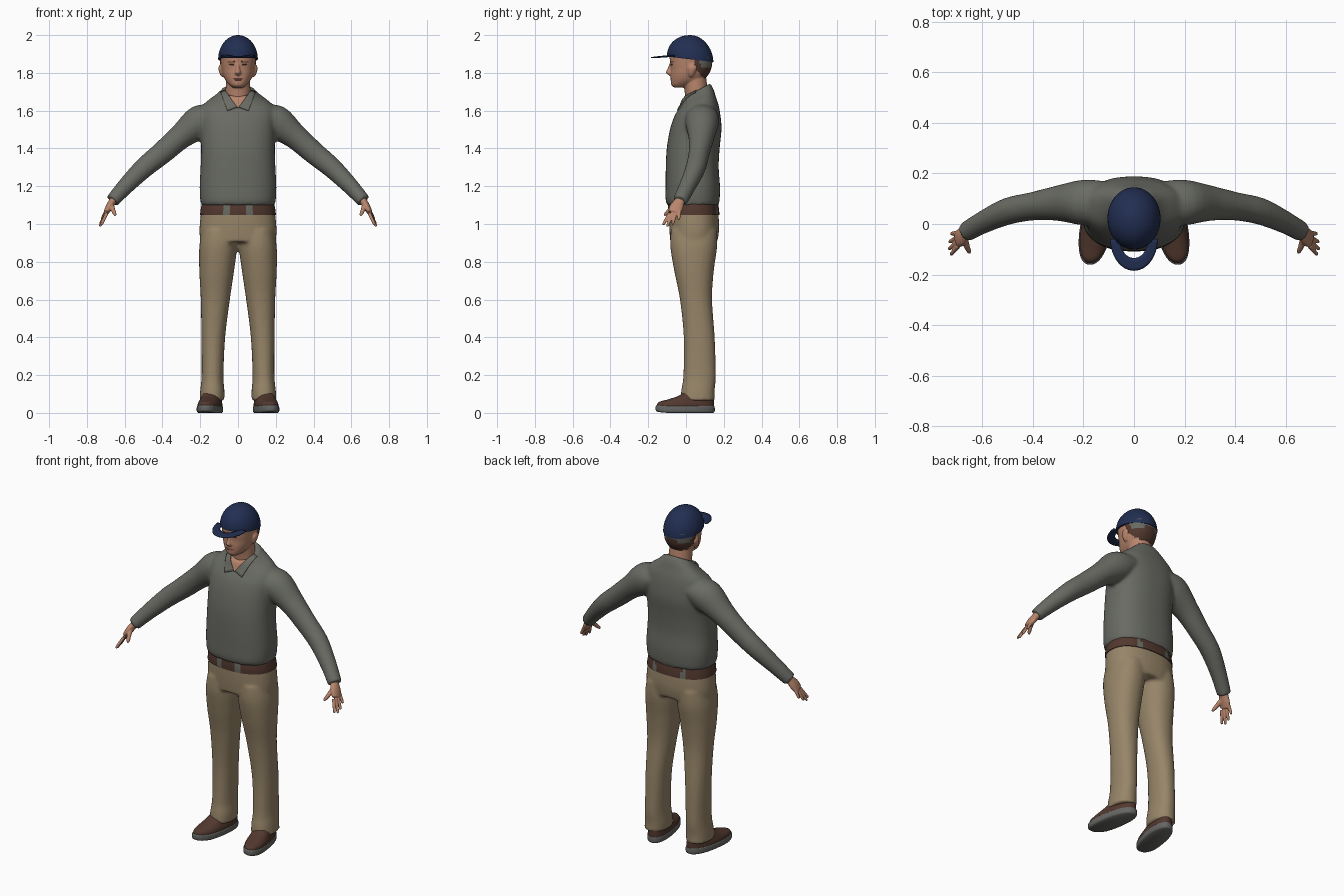
import bpy, bmesh, math
from mathutils import Vector

if "Cube" in bpy.data.objects:
    bpy.data.objects.remove(bpy.data.objects["Cube"], do_unlink=True)


def material(name, r, g, b):
    m = bpy.data.materials.new(name)
    m.use_nodes = True
    m.diffuse_color = (r, g, b, 1)
    shader = next(n for n in m.node_tree.nodes if n.type == 'BSDF_PRINCIPLED')
    shader.inputs["Base Color"].default_value = (r, g, b, 1)
    shader.inputs["Roughness"].default_value = 0.8
    return m


GREY = material("shirt grey", .14, .145, .125)
KHAKI = material("trouser khaki", .31, .235, .14)
NAVY = material("cap navy", .016, .028, .085)
SKIN = material("skin", .48, .235, .15)
BROWN = material("leather brown", .085, .04, .028)
SOLE = material("sole grey", .13, .13, .125)
LIP = material("lip", .33, .13, .09)


def spline(stations, steps=4):
    """Catmull-Rom refinement of (x, y, z, a, b, tilt) stations."""
    s = [tuple(p) + (0,) * (6 - len(p)) for p in stations]
    out = []
    for i in range(len(s) - 1):
        p0, p1, p2, p3 = s[max(i - 1, 0)], s[i], s[i + 1], s[min(i + 2, len(s) - 1)]
        for k in range(steps):
            t = k / steps
            out.append([b + .5 * t * (c - a + t * (2 * a - 5 * b + 4 * c - d + t * (3 * (b - c) + d - a)))
                        for a, b, c, d in zip(p0, p1, p2, p3)])
    return out + [list(s[-1])]


def loft(bm, stations, n=32, power=2, along=False, side=1, caps=True):
    """Skin rounded sections, level by default or square to the path."""
    pts = spline(stations)
    rings = []
    for i, (x, y, z, a, b, tilt) in enumerate(pts):
        u, v = Vector((1, 0, 0)), Vector((0, 1, tilt))
        if along:
            t = Vector(pts[min(i + 1, len(pts) - 1)][:3]) - Vector(pts[max(i - 1, 0)][:3])
            v = t.cross(Vector((0, 1, 0))).normalized()
            u = v.cross(t).normalized()
        ring = []
        for k in range(n):
            c, s = math.cos(math.tau * k / n), math.sin(math.tau * k / n)
            c, s = (math.copysign(abs(q) ** (2 / power), q) for q in (c, s))
            p = Vector((x, y, z)) + u * a * c + v * b * s
            ring.append(bm.verts.new((p.x * side, p.y, p.z)))
        rings.append(ring)
    for r, q in zip(rings, rings[1:]):
        for k in range(n):
            bm.faces.new((r[k - 1], r[k], q[k], q[k - 1]))
    if caps:
        bm.faces.new(rings[0])
        bm.faces.new(rings[-1])


def level(z, rx, front, back, tilt=0, x=0):
    """Horizontal section given by its front and back limits."""
    return (x, (front + back) / 2, z, rx, (back - front) / 2, tilt)


def finish(name, bm, mats, voxel=0, smooth=4, mirror=False):
    bmesh.ops.recalc_face_normals(bm, faces=bm.faces)
    me = bpy.data.meshes.new(name)
    bm.to_mesh(me)
    bm.free()
    me.shade_smooth()
    me.set_sharp_from_angle(angle=math.radians(50))
    ob = bpy.data.objects.new(name, me)
    bpy.context.scene.collection.objects.link(ob)
    for m in mats:
        me.materials.append(m)
    if voxel:
        r = ob.modifiers.new("blend", 'REMESH')
        r.mode, r.voxel_size, r.use_smooth_shade = 'VOXEL', voxel, True
        s = ob.modifiers.new("relax", 'SMOOTH')
        s.factor, s.iterations = .5, smooth
    if mirror:
        ob.modifiers.new("mirror", 'MIRROR')
    return ob


def plate(name, corners, mat, target, lift, thick, mirror=True, n=8):
    """Thin patch laid on the front of another part; corners are (x, z)."""
    bm = bmesh.new()
    a, b, c, d = (Vector((x, -.2, z)) for x, z in corners)
    grid = [[bm.verts.new(a.lerp(b, i / n).lerp(d.lerp(c, i / n), j / n)) for i in range(n + 1)]
            for j in range(n + 1)]
    for j in range(n):
        for i in range(n):
            bm.faces.new((grid[j][i], grid[j][i + 1], grid[j + 1][i + 1], grid[j + 1][i]))
    ob = finish(name, bm, [mat])
    w = ob.modifiers.new("lay", 'SHRINKWRAP')
    w.target, w.wrap_method, w.wrap_mode = target, 'PROJECT', 'ABOVE_SURFACE'
    w.use_project_y, w.offset = True, lift
    ob.modifiers.new("thickness", 'SOLIDIFY').thickness = thick
    if mirror:
        ob.modifiers.new("mirror", 'MIRROR')


# Shirt: torso and sleeves blended together
bm = bmesh.new()
loft(bm, [level(1.10, .194, -.1, .172), level(1.13, .2, -.108, .178), level(1.2, .203, -.108, .18),
          level(1.3, .198, -.107, .173), level(1.4, .195, -.102, .178), level(1.5, .198, -.085, .188),
          level(1.57, .2, -.062, .183), level(1.62, .19, -.038, .172, .1), level(1.65, .16, -.028, .158, .25),
          level(1.68, .112, -.022, .145, .42), level(1.705, .083, -.017, .128, .55)], 48, 2.4)
for side in (1, -1):
    loft(bm, [(.12, .085, 1.57, .085, .06), (.2, .085, 1.54, .09, .09), (.3, .082, 1.465, .07, .067),
              (.4, .07, 1.378, .056, .06), (.5, .05, 1.295, .053, .054), (.6, .005, 1.195, .044, .044),
              (.665, -.032, 1.122, .04, .037)], along=True, side=side)
shirt = finish("shirt", bm, [GREY], .01)

# Collar and open neck
plate("open_neck", [(-.05, 1.68), (.05, 1.68), (.002, 1.615), (-.002, 1.615)], SKIN, shirt, .003, .003, False)
plate("collar_flap", [(.07, 1.705), (.09, 1.695), (.056, 1.598), (.004, 1.617)], GREY, shirt, .006, .008)

# Trousers: hips and legs blended together
bm = bmesh.new()
loft(bm, [level(.905, .2, -.083, .166), level(.97, .204, -.088, .175), level(1.05, .197, -.09, .172),
          level(1.11, .186, -.086, .164)], 48, 2.3)
for side in (1, -1):
    loft(bm, [level(.065, .066, -.03, .152, x=.138), level(.12, .064, -.025, .152, x=.136),
              level(.2, .058, -.014, .158, x=.135), level(.4, .063, -.012, .152, x=.131),
              level(.6, .077, -.032, .138, x=.12), level(.75, .092, -.062, .147, x=.113),
              level(.88, .1, -.083, .165, x=.105), level(.97, .09, -.08, .165, x=.1)], power=2.2, side=side)
finish("trousers", bm, [KHAKI], .01)

# Belt with grey gaps beside the buckle and at the back
bm = bmesh.new()
loft(bm, [level(1.047, .201, -.095, .177), level(1.075, .198, -.096, .175), level(1.112, .191, -.093, .17)], 72, 2.3)
for f in bm.faces:
    c = f.calc_center_median()
    gap = (.05, .078) if c.y < .04 else (.085, .11)
    f.material_index = int(gap[0] < abs(c.x) < gap[1])
finish("belt", bm, [BROWN, GREY])

# Shoes, splayed slightly outward
for name, mat, rows in (
        ("shoe_sole", SOLE, [level(0, .056, -.15, .145), level(.008, .063, -.16, .152),
                             level(.03, .063, -.16, .152), level(.036, .06, -.155, .15)]),
        ("shoe_upper", BROWN, [level(.03, .06, -.155, .148), level(.052, .058, -.145, .148),
                               level(.07, .053, -.1, .147), level(.09, .05, -.04, .143),
                               level(.12, .045, 0, .135)])):
    bm = bmesh.new()
    loft(bm, rows, 40, 2.3)
    for v in bm.verts:
        v.co.x += .148 - .16 * v.co.y
        v.co.z += .1 * max(0, -.1 - v.co.y)
    finish(name, bm, [mat], mirror=True)

# Hands: palm, four fingers and a thumb
bm = bmesh.new()
loft(bm, [(.64, -.015, 1.155, .026, .022), (.665, -.035, 1.118, .028, .02), (.682, -.05, 1.09, .036, .019),
          (.698, -.063, 1.06, .033, .014)], 20, along=True)
for k, length in enumerate((.8, 1, .95, .75)):
    d = (k - 1.5) * .018
    base, step = Vector((.694, -.06 + d, 1.068 + d * .4)), Vector((.038, -.026, -.078)) * length
    loft(bm, [(*(base + step * t + Vector((0, d * .5 * t, 0))), r, r)
              for t, r in ((0, .009), (.5, .0088), (.9, .0075), (1, .004))], 10, along=True)
loft(bm, [(.67, -.05, 1.105, .013, .013), (.662, -.085, 1.075, .012, .012), (.652, -.108, 1.052, .009, .009),
          (.649, -.115, 1.045, .004, .004)], 10, along=True)
finish("hand", bm, [SKIN], .0035, 2, True)

# Head, neck, nose and ears blended together
bm = bmesh.new()
loft(bm, [level(1.722, .025, -.062, 0), level(1.735, .044, -.077, .03), level(1.76, .066, -.081, .085),
          level(1.79, .08, -.082, .112), level(1.82, .087, -.081, .127), level(1.86, .092, -.085, .135),
          level(1.9, .093, -.085, .135), level(1.95, .07, -.06, .11)], 40, 2.2)
loft(bm, [level(1.61, .068, -.005, .12), level(1.68, .066, -.005, .118), level(1.79, .064, -.02, .105)])
loft(bm, [level(1.785, .008, -.088, -.06), level(1.795, .017, -.1, -.06), level(1.803, .016, -.107, -.06),
          level(1.825, .01, -.097, -.06), level(1.85, .009, -.088, -.06)], 16)
for side in (1, -1):
    loft(bm, [level(1.778, .006, .02, .035, x=.08), level(1.795, .013, .012, .045, x=.084),
              level(1.825, .014, .01, .058, x=.09), level(1.845, .006, .02, .05, x=.09)], 16, side=side)
head = finish("head", bm, [SKIN], .0045, 3)

# Face details
plate("eyebrow", [(.016, 1.862), (.056, 1.86), (.056, 1.856), (.016, 1.855)], BROWN, head, .001, .002)
plate("eye", [(.022, 1.846), (.046, 1.846), (.042, 1.84), (.025, 1.84)], BROWN, head, .001, .002)
plate("lips", [(-.024, 1.769), (.024, 1.769), (.016, 1.761), (-.016, 1.761)], LIP, head, .001, .002, False)

# Hair round the back, grey towards the cap
bm = bmesh.new()
loft(bm, [level(1.76, .07, -.08, .094), level(1.79, .085, -.08, .118), level(1.82, .092, -.08, .133),
          level(1.86, .097, -.08, .14), level(1.885, .097, -.08, .14)], 56, 2.2, caps=False)
centre = {f: f.calc_center_median() for f in bm.faces}
for f, c in centre.items():
    f.material_index = int(c.z > 1.828 and c.y > .075 and not (c.z < 1.85 and abs(c.x) < .03))
bmesh.ops.delete(bm, geom=[f for f, c in centre.items() if c.y < .04 or c.z < 1.83 - (c.y - .04)],
                 context='FACES')
finish("hair", bm, [BROWN, GREY])

# Cap crown and curved brim
bm = bmesh.new()
crown = []
for i in range(10):
    a = math.radians(i * 9.8)
    crown.append((0, .022, 1.872 + .128 * math.sin(a), .105 * math.cos(a), .123 * math.cos(a), -.12 * math.cos(a)))
loft(bm, crown, 48)
finish("cap_crown", bm, [NAVY])

bm = bmesh.new()
rows = []
for s in (.6, .75, .9, 1):
    row = []
    for i in range(25):
        a = math.pi * (1 + i / 24)
        x, y = .094 * s * math.cos(a), -.06 + .125 * s * math.sin(a)
        row.append(bm.verts.new((x, y, 1.896 + .12 * (y + .085) - .7 * x * x)))
    rows.append(row)
for r, q in zip(rows, rows[1:]):
    for i in range(24):
        bm.faces.new((r[i], r[i + 1], q[i + 1], q[i]))
brim = finish("cap_brim", bm, [NAVY])
brim.modifiers.new("thickness", 'SOLIDIFY').thickness = .006
